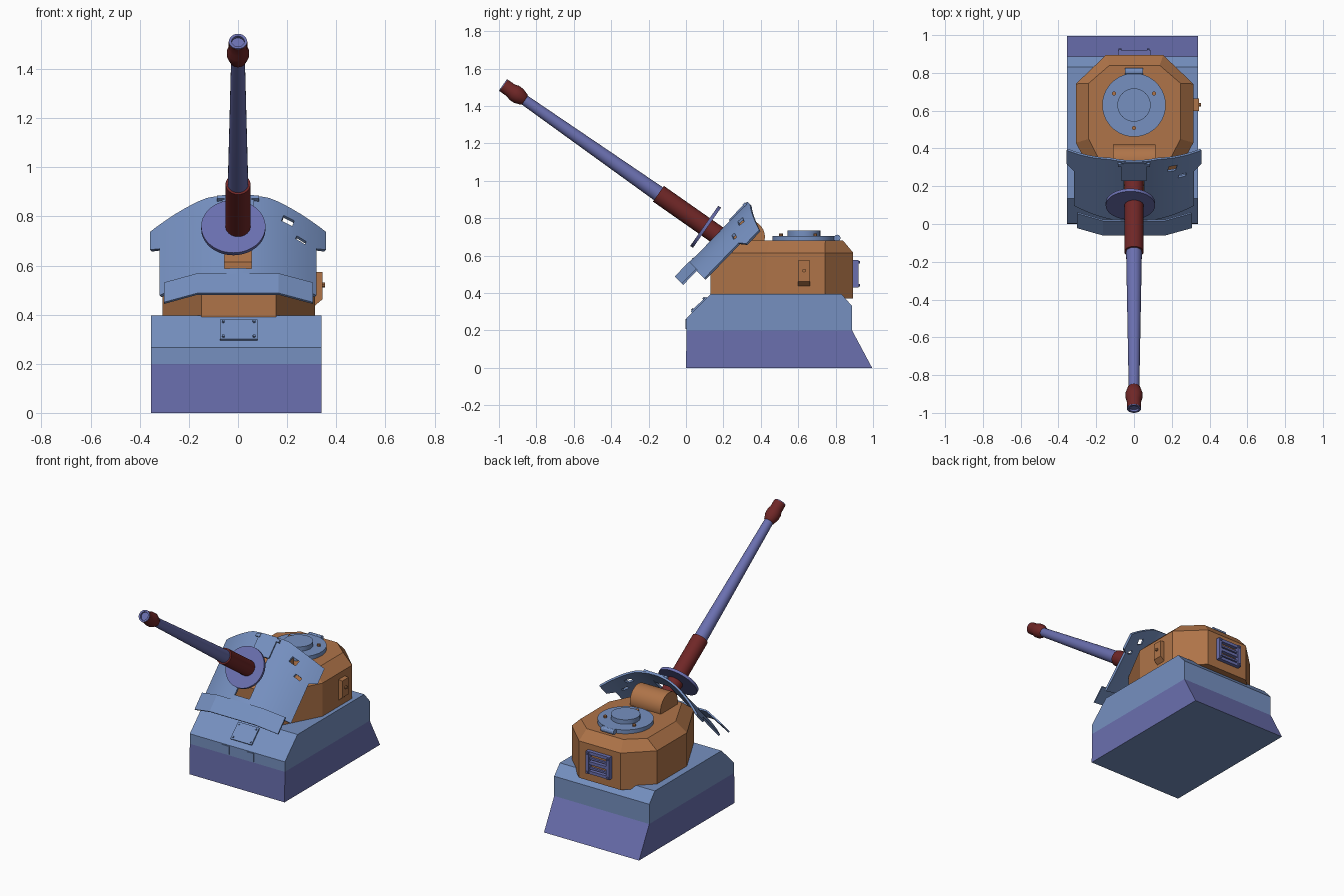
import bpy, bmesh, math
from mathutils import Matrix, Vector

if "Cube" in bpy.data.objects:
    bpy.data.objects.remove(bpy.data.objects["Cube"])


def material(name, rgb):
    m = bpy.data.materials.new(name)
    m.diffuse_color = (*rgb, 1)
    m.use_nodes = True
    m.node_tree.nodes["Principled BSDF"].inputs["Base Color"].default_value = m.diffuse_color
    return m


BLUE = material("steel_blue", (0.18, 0.28, 0.53))
PURPLE = material("slate_purple", (0.145, 0.16, 0.43))
BROWN = material("tan_brown", (0.43, 0.175, 0.066))
RED = material("dark_red", (0.16, 0.02, 0.02))


def finish(name, bm, mats, matrix=Matrix(), smooth=False):
    bmesh.ops.recalc_face_normals(bm, faces=bm.faces)
    me = bpy.data.meshes.new(name)
    bm.to_mesh(me)
    bm.free()
    ob = bpy.data.objects.new(name, me)
    bpy.context.collection.objects.link(ob)
    ob.matrix_world = matrix
    for m in mats:
        me.materials.append(m)
    if smooth:
        smooth_edges(ob)
    return ob


def smooth_edges(ob):
    bpy.ops.object.select_all(action='DESELECT')
    ob.select_set(True)
    bpy.context.view_layer.objects.active = ob
    bpy.ops.object.shade_smooth_by_angle(angle=math.radians(30))


def loft(name, rings, mats, matrix=Matrix(), smooth=False, closed=False, rule=None):
    """Skin matching rings of points; caps the ends unless the loft closes on itself."""
    bm = bmesh.new()
    vs = [[bm.verts.new(p) for p in r] for r in rings]
    n = len(vs[0])
    pairs = list(zip(vs, vs[1:])) + ([(vs[-1], vs[0])] if closed else [])
    for a, b in pairs:
        for i in range(n):
            j = (i + 1) % n
            bm.faces.new((a[i], a[j], b[j], b[i]))
    if not closed:
        bm.faces.new(vs[0])
        bm.faces.new(vs[-1])
    if rule:
        for f in bm.faces:
            f.material_index = rule(f)
    return finish(name, bm, mats, matrix, smooth)


def prism(name, yz, x0, x1, mats, rule=None):
    return loft(name, [[(x, y, z) for y, z in yz] for x in (x0, x1)], mats, rule=rule)


def revolve(name, profile, mat, matrix, sides=24):
    """Turn (radius, height) points round local z."""
    rings = [[(r * math.cos(2 * math.pi * i / sides), r * math.sin(2 * math.pi * i / sides), h)
              for i in range(sides)] for r, h in profile]
    return loft(name, rings, [mat], matrix, smooth=True)


def disc(name, r, h0, h1, mat, matrix, sides=24):
    return revolve(name, [(r, h0), (r, h1)], mat, matrix, sides)


def box(name, lo, hi, mat, matrix=Matrix()):
    (x0, y0, z0), (x1, y1, z1) = lo, hi
    return loft(name, [[(x0, y0, z), (x1, y0, z), (x1, y1, z), (x0, y1, z)] for z in (z0, z1)],
                [mat], matrix)


def frame(loc, axis='X', degrees=0):
    return Matrix.Translation(loc) @ Matrix.Rotation(math.radians(degrees), 4, axis)


# Hull: sloped-back lower skirt and chamfered upper deck
prism("lower_hull", [(0, 0), (0.995, 0), (0.888, 0.2), (0.003, 0.2)], -0.354, 0.34, [PURPLE, BLUE],
      rule=lambda f: 1 if max(v.co.z for v in f.verts) < 0.01 else 0)
prism("upper_hull", [(0.003, 0.2), (0.888, 0.2), (0.888, 0.33), (0.83, 0.396), (0.135, 0.396), (0.003, 0.266)],
      -0.354, 0.34, [BLUE])

# Front hull access plate with corner bolts, and two small tow plates
slope = frame((0.003, 0.003, 0.266), 'X', 44.5)
box("access_plate", (-0.077, 0.04, -0.005), (0.077, 0.155, 0.009), BLUE, slope)
for i, x in enumerate((-0.063, 0.063)):
    for j, v in enumerate((0.055, 0.14)):
        disc(f"access_bolt_{i}{j}", 0.006, 0, 0.016, BLUE, slope @ Matrix.Translation((x, v, 0)), 8)
    cx = (-0.089, 0.09)[i]
    box(f"tow_plate_{i}", (cx - 0.026, -0.003, 0.207), (cx + 0.026, 0.02, 0.262), BLUE)


# Turret: eight-sided body with a bevelled roof
def octagon(front, side, back, z):
    half = [front, side[0], side[1], back]
    return [(x + 0.003, y, z) for x, y in half] + [(0.003 - x, y, z) for x, y in reversed(half)]


wide = ((0.152, 0.13), ((0.311, 0.43), (0.311, 0.742)), (0.152, 0.894))
roof = ((0.12, 0.21), ((0.243, 0.45), (0.243, 0.745)), (0.133, 0.84))
loft("turret", [octagon(*wide, 0.372), octagon(*wide, 0.615), octagon(*roof, 0.68)], [BROWN])

# Round gun housing at the front of the roof
disc("gun_housing", 0.09, -0.11, 0.115, BROWN, frame((0, 0.332, 0.70), 'Y', 90), 32)

# Roof hatch with raised lid, bolts and hinge
hatch = Matrix.Translation((0, 0.63, 0.68))
disc("hatch_ring", 0.168, -0.005, 0.026, BLUE, hatch, 40)
disc("hatch_lid", 0.088, 0.02, 0.055, BLUE, hatch, 32)
for i, a in enumerate((30, 150, 270)):
    t = math.radians(a)
    disc(f"hatch_bolt_{i}", 0.011, 0.02, 0.038, BROWN,
         hatch @ Matrix.Translation((0.122 * math.cos(t), 0.122 * math.sin(t), 0)), 10)
disc("hatch_hinge", 0.018, -0.047, 0.047, BLUE, frame((0, 0.808, 0.694), 'Y', 90), 12)

# Port on the right turret wall
loft("side_port", [[(x, 0.598, z), (x, 0.664, z), (x1, 0.664, z1), (x1, 0.598, z1)]
                   for x, z, x1, z1 in ((0.305, 0.575, 0.305, 0.43), (0.343, 0.573, 0.343, 0.462))], [BROWN])
disc("side_port_bolt", 0.01, 0, 0.05, BROWN, frame((0.304, 0.631, 0.52), 'Y', 90), 10)

# Slatted rack on the turret rear
for i, x in enumerate((-0.085, 0.065)):
    box(f"rack_post_{i}", (x, 0.885, 0.43), (x + 0.022, 0.922, 0.577), PURPLE)
for i, z in enumerate((0.43, 0.492, 0.557)):
    box(f"rack_bar_{i}", (-0.085, 0.885, z), (0.087, 0.918, z + 0.02), PURPLE)
for i, z in enumerate((0.461, 0.524)):
    box(f"rack_slat_{i}", (-0.07, 0.9, z), (0.072, 0.914, z + 0.012), PURPLE)
for i, x in enumerate((-0.074, 0.076)):
    for j, z in enumerate((0.442, 0.564)):
        disc(f"rack_bolt_{i}{j}", 0.007, 0, 0.045, PURPLE, frame((x, 0.885, z), 'X', -90), 8)

# Gun: everything is turned round one raised axis
gun = frame((0, 0.105, 0.754), 'X', 55)
disc("gun_sleeve", 0.051, -0.17, 0.308, RED, gun)
revolve("gun_barrel", [(0.042, 0.29), (0.028, 1.2)], PURPLE, gun)
disc("gun_collar", 0.131, -0.009, 0.009, PURPLE, gun @ Matrix.Translation((-0.019, 0, 0)), 40)
revolve("muzzle_brake", [(0.028, 1.18), (0.033, 1.185), (0.045, 1.222), (0.045, 1.25), (0.038, 1.272),
                         (0.038, 1.318), (0.034, 1.318), (0.034, 1.24)], RED, gun)
revolve("muzzle_liner", [(0.037, 1.31), (0.037, 1.323), (0.026, 1.323), (0.026, 1.245)], PURPLE, gun)

# Gun shield: curved, leaning plate with wings; local x across, y up the slope, z out
shield_frame = frame((0, 0.02, 0.56), 'X', 46)


def bow(x):
    return -1.19 * x * x


bm = bmesh.new()
xs = [-0.354, -0.335] + [-0.315 + 0.63 * i / 20 for i in range(21)] + [0.335, 0.354]
cols = []
for x in xs:
    a = abs(x)
    top = 0.45 if a < 0.13 else 0.45 - 0.065 * (a - 0.13) / 0.224
    mid = 0.26 + max(0, a - 0.315) * 0.6
    cols.append([bm.verts.new((x, v, bow(x))) for v in (-0.005, mid, top)])
for i, (a, b) in enumerate(zip(cols, cols[1:])):
    bm.faces.new((a[1], b[1], b[2], a[2]))
    if 2 <= i < len(cols) - 3:
        bm.faces.new((a[0], b[0], b[1], a[1]))
bmesh.ops.delete(bm, geom=[v for v in bm.verts if not v.link_faces], context='VERTS')
shield = finish("gun_shield", bm, [BLUE], shield_frame)
sol = shield.modifiers.new("thickness", 'SOLIDIFY')
sol.thickness, sol.offset = 0.013, 0

# Openings: gun slot and two vision slits on one side
cutters = []
for x, v, w, h, turn in ((0, 0.19, 0.108, 0.31, 0), (0.203, 0.35, 0.045, 0.036, -14), (0.256, 0.268, 0.04, 0.02, -14)):
    m = shield_frame @ frame((x, v, 0), 'Z', turn)
    c = box("slot_cutter", (-w / 2, -h / 2, -0.3), (w / 2, h / 2, 0.2), BLUE, m)
    c.hide_render = True
    cut = shield.modifiers.new("opening", 'BOOLEAN')
    cut.operation, cut.object, cut.solver = 'DIFFERENCE', c, 'EXACT'
    cutters.append(c)
bpy.context.view_layer.update()
baked = bpy.data.meshes.new_from_object(shield.evaluated_get(bpy.context.evaluated_depsgraph_get()))
shield.modifiers.clear()
shield.data = baked
for c in cutters:
    bpy.data.objects.remove(c)
smooth_edges(shield)

# Shield top cover, its clips, and the three-sided lower flap
box("slot_cover", (-0.065, 0.31, -0.008), (0.065, 0.445, 0.01), BLUE, shield_frame)
for i, x in enumerate((-0.085, 0.055)):
    box(f"cover_clip_{i}", (x, 0.42, -0.01), (x + 0.03, 0.438, 0.014), BLUE, shield_frame)
loft("shield_flap", [[(x, -0.108, w), (x, 0.004, w), (x, 0.004, w + 0.01), (x, -0.108, w + 0.01)]
                     for x, w in ((-0.302, -0.056), (-0.165, -0.002), (0.165, -0.002), (0.306, -0.056))],
     [BLUE], shield_frame)
